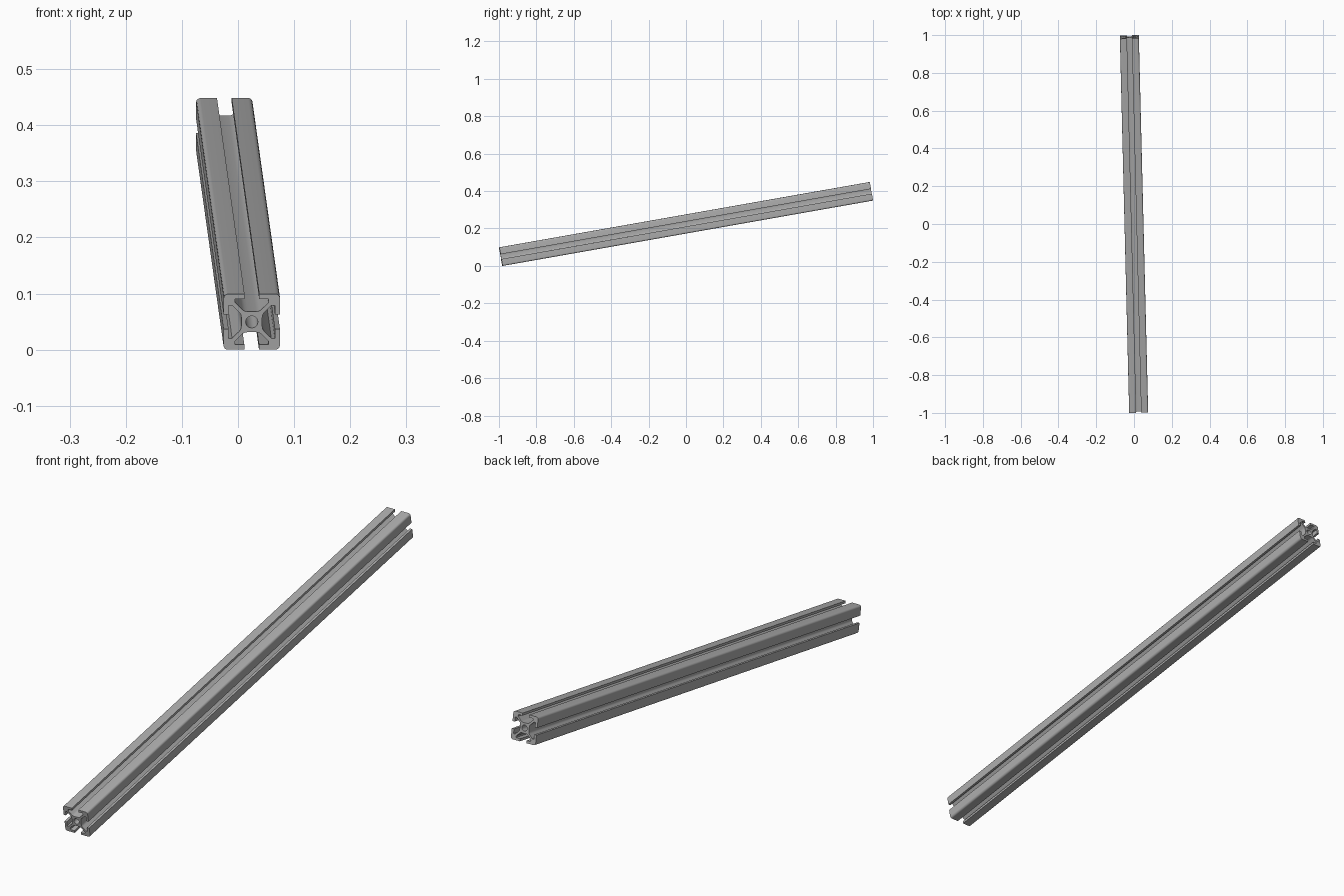
import bpy, bmesh, math
from mathutils import Matrix, Vector

if "Cube" in bpy.data.objects:
    bpy.data.objects.remove(bpy.data.objects["Cube"], do_unlink=True)

UNIT = 0.1006 / 20      # section is drawn on a 20 x 20 grid
LENGTH = 2.012
CORNER = 1.6            # outer corner radius
HOLE = 2.15             # centre bore radius

# Aluminium material
metal = bpy.data.materials.new("aluminium grey")
metal.use_nodes = True
grey = (0.42, 0.42, 0.42, 1)
metal.diffuse_color = grey
metal.node_tree.nodes["Principled BSDF"].inputs["Base Color"].default_value = grey


def section_outline():
    """Closed outline of the rail: one slotted side repeated four times."""
    half = [(-10 + CORNER, 10), (-2.6, 10), (-2.6, 8.2), (-5.9, 8.2),
            (-5.9, 6.95), (-3.3, 4.35), (-2.9, 4.05), (-2.3, 3.8), (-1.5, 3.7)]
    side = half + [(-x, z) for x, z in reversed(half)]
    c = 10 - CORNER
    for i in range(1, 6):
        a = math.radians(90 - 15 * i)
        side.append((c + CORNER * math.cos(a), c + CORNER * math.sin(a)))
    outline = []
    for k in range(4):
        turn = Matrix.Rotation(math.radians(-90 * k), 2)
        outline += [turn @ Vector(p) for p in side]
    return outline


def add_loop(bm, points):
    verts = [bm.verts.new((p[0] * UNIT, -LENGTH / 2, p[1] * UNIT)) for p in points]
    return [bm.edges.new((v, verts[i - 1])) for i, v in enumerate(verts)]


# Slotted rail: filled section with a round bore, pushed along its length
bm = bmesh.new()
bore = [(HOLE * math.cos(a), HOLE * math.sin(a))
        for a in (math.tau * i / 32 for i in range(32))]
edges = add_loop(bm, section_outline()) + add_loop(bm, bore)
bmesh.ops.triangle_fill(bm, edges=edges, use_beauty=True, use_dissolve=False)
extruded = bmesh.ops.extrude_face_region(bm, geom=bm.faces[:], use_keep_orig=True)
far_verts = [g for g in extruded["geom"] if isinstance(g, bmesh.types.BMVert)]
bmesh.ops.translate(bm, verts=far_verts, vec=(0, LENGTH, 0))
bmesh.ops.recalc_face_normals(bm, faces=bm.faces[:])

# Lean the rail upward to the back and slightly to one side
tilt = Matrix.Rotation(math.radians(1.42), 4, "Z") @ Matrix.Rotation(math.radians(10), 4, "X")
bm.transform(tilt)
lowest = min(v.co.z for v in bm.verts)
bmesh.ops.translate(bm, verts=bm.verts[:], vec=(0, 0, -lowest))

mesh = bpy.data.meshes.new("slotted_rail")
bm.to_mesh(mesh)
bm.free()
mesh.materials.append(metal)
rail = bpy.data.objects.new("slotted_rail", mesh)
bpy.context.collection.objects.link(rail)

bpy.ops.object.select_all(action="DESELECT")
rail.select_set(True)
bpy.context.view_layer.objects.active = rail
bpy.ops.object.shade_smooth_by_angle(angle=math.radians(30))
